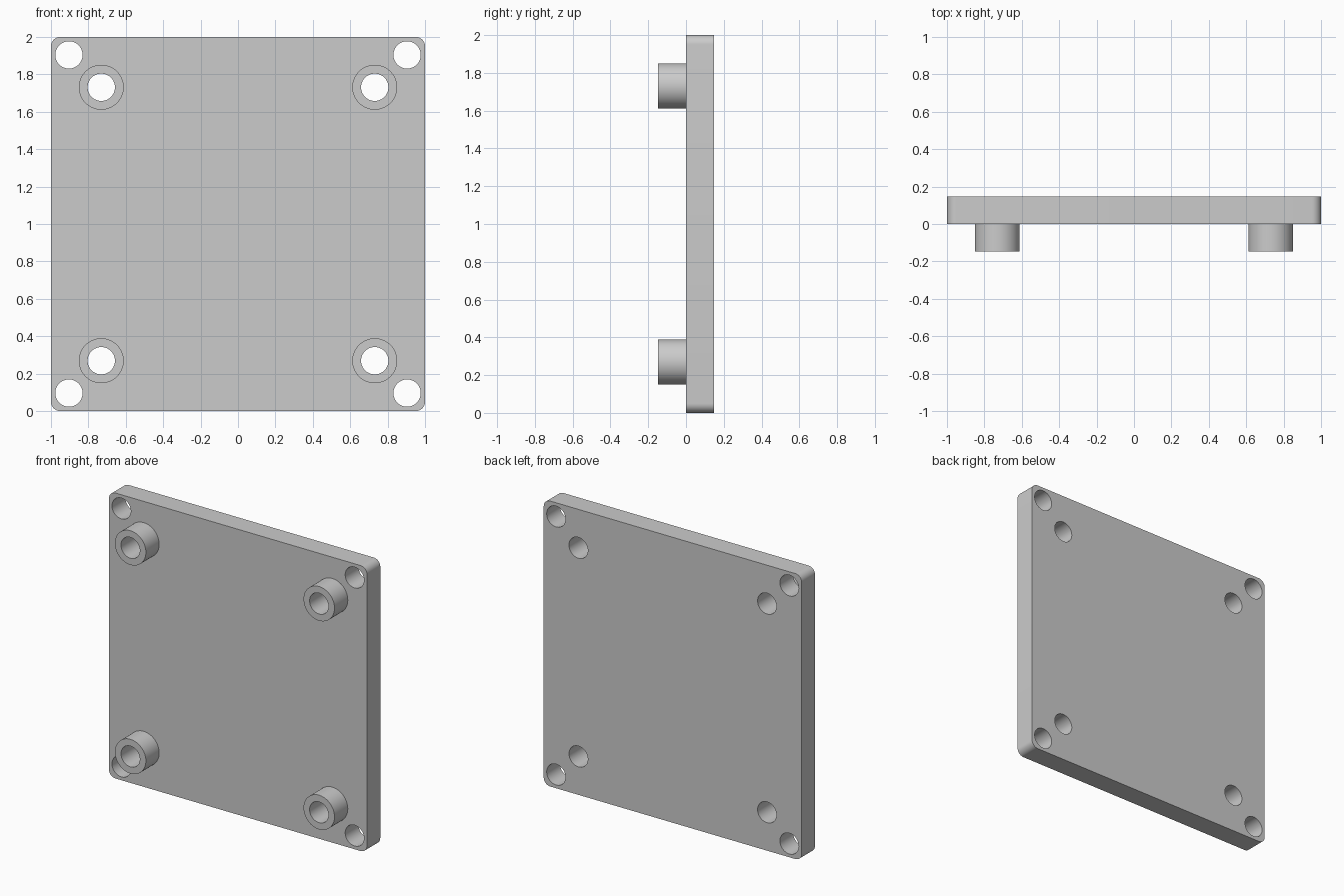
import bpy, bmesh, math
from mathutils import Matrix

cube = bpy.data.objects.get("Cube")
if cube:
    bpy.data.objects.remove(cube, do_unlink=True)

THICK = 0.147          # plate thickness and boss length
CORNER = 0.05          # plate corner radius
HOLE_R, BOSS_R = 0.073, 0.12
CORNER_OFF, BOSS_OFF = 0.904, 0.731
SIGNS = [(sx, sz) for sx in (-1, 1) for sz in (-1, 1)]

grey = bpy.data.materials.new("plain grey")
grey.use_nodes = True
colour = (0.6, 0.6, 0.6, 1)
grey.diffuse_color = colour
grey.node_tree.nodes["Principled BSDF"].inputs["Base Color"].default_value = colour


def add_object(name, bm):
    bmesh.ops.recalc_face_normals(bm, faces=bm.faces)
    mesh = bpy.data.meshes.new(name)
    bm.to_mesh(mesh)
    bm.free()
    mesh.materials.append(grey)
    obj = bpy.data.objects.new(name, mesh)
    bpy.context.collection.objects.link(obj)
    return obj


def add_cylinder(bm, x, z, radius, y0, y1):
    place = Matrix.Translation((x, (y0 + y1) / 2, z)) @ Matrix.Rotation(math.pi / 2, 4, 'X')
    bmesh.ops.create_cone(bm, cap_ends=True, segments=64, radius1=radius,
                          radius2=radius, depth=y1 - y0, matrix=place)


def cut(obj, cutter):
    mod = obj.modifiers.new("holes", 'BOOLEAN')
    mod.operation, mod.solver, mod.object = 'DIFFERENCE', 'EXACT', cutter
    bpy.ops.object.select_all(action='DESELECT')
    bpy.context.view_layer.objects.active = obj
    obj.select_set(True)
    bpy.ops.object.modifier_apply(modifier=mod.name)
    bpy.ops.object.shade_smooth_by_angle(angle=math.radians(30))


# Hole cutters: corner holes and boss bores
bm = bmesh.new()
for sx, sz in SIGNS:
    for off in (CORNER_OFF, BOSS_OFF):
        add_cylinder(bm, sx * off, 1 + sz * off, HOLE_R, -0.3, 0.3)
cutter = add_object("hole_cutter", bm)
cutter.hide_render = True

# Plate with rounded corners
bm = bmesh.new()
box = Matrix.Translation((0, THICK / 2, 1)) @ Matrix.Diagonal((2, THICK, 2, 1))
bmesh.ops.create_cube(bm, size=1, matrix=box)
corners = [e for e in bm.edges if abs(e.verts[0].co.y - e.verts[1].co.y) > THICK / 2]
bmesh.ops.bevel(bm, geom=corners, offset=CORNER, segments=10, profile=0.5, affect='EDGES')
cut(add_object("plate", bm), cutter)

# Four hollow standoff bosses on the front
for sx, sz in SIGNS:
    bm = bmesh.new()
    add_cylinder(bm, sx * BOSS_OFF, 1 + sz * BOSS_OFF, BOSS_R, -THICK, 0)
    name = f"{'upper' if sz > 0 else 'lower'}_{'left' if sx > 0 else 'right'}_boss"
    cut(add_object(name, bm), cutter)

bpy.data.objects.remove(cutter, do_unlink=True)
